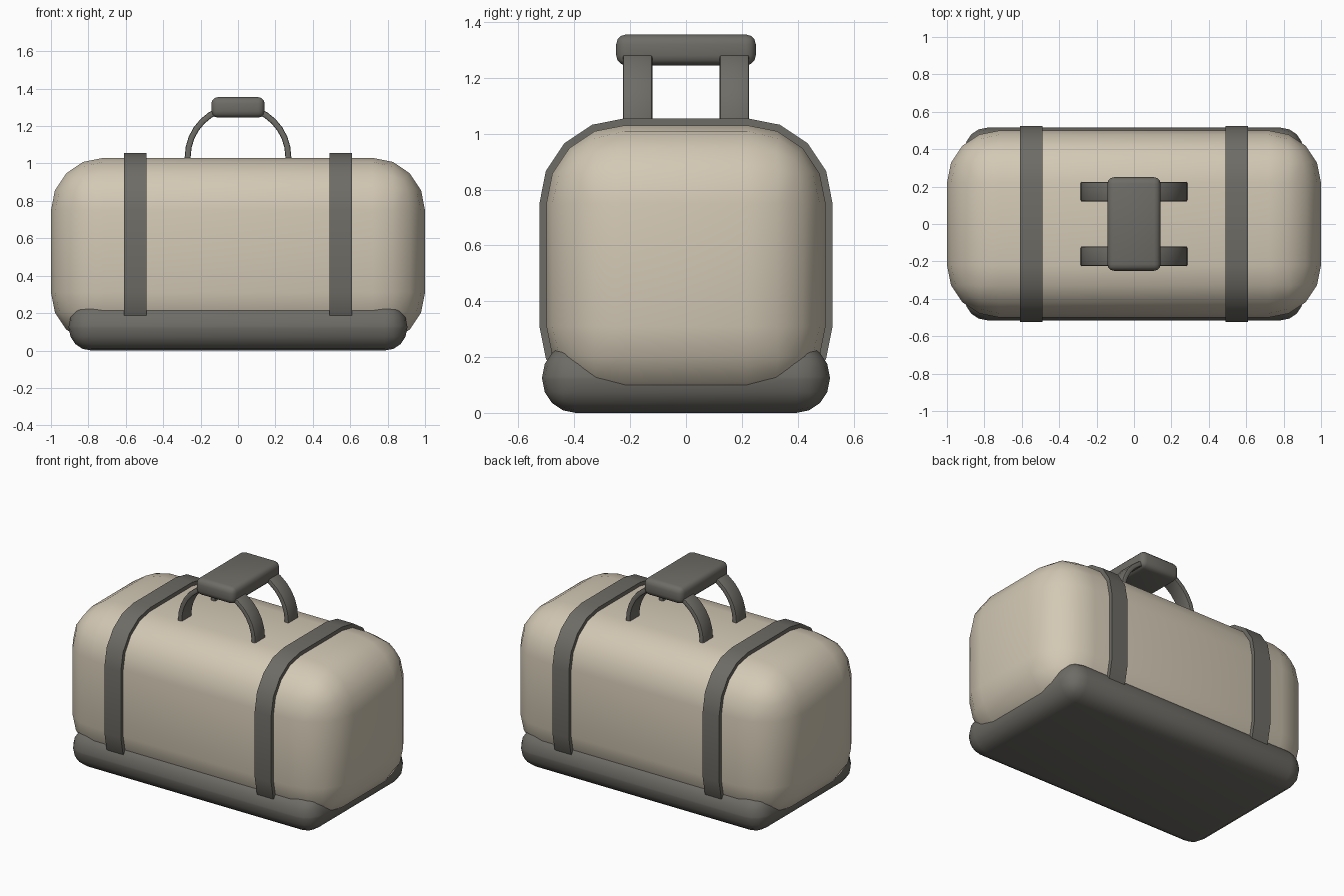
import bpy, bmesh, math

if "Cube" in bpy.data.objects:
    bpy.data.objects.remove(bpy.data.objects["Cube"])


def material(name, rgb):
    m = bpy.data.materials.new(name)
    m.diffuse_color = (*rgb, 1)
    m.use_nodes = True
    m.node_tree.nodes["Principled BSDF"].inputs["Base Color"].default_value = m.diffuse_color
    return m


canvas = material("beige canvas", (0.65, 0.58, 0.46))
leather = material("dark grey leather", (0.155, 0.15, 0.132))


def finish(name, bm, mat, bevel=0, segments=1):
    bmesh.ops.recalc_face_normals(bm, faces=bm.faces)
    mesh = bpy.data.meshes.new(name)
    bm.to_mesh(mesh)
    bm.free()
    mesh.materials.append(mat)
    ob = bpy.data.objects.new(name, mesh)
    bpy.context.collection.objects.link(ob)
    bpy.ops.object.select_all(action='DESELECT')
    ob.select_set(True)
    bpy.context.view_layer.objects.active = ob
    if bevel:
        mod = ob.modifiers.new("rounding", 'BEVEL')
        mod.width = bevel
        mod.segments = segments
        mod.limit_method = 'ANGLE'
        mod.angle_limit = math.radians(50)
        bpy.ops.object.modifier_apply(modifier=mod.name)
    bpy.ops.object.shade_smooth_by_angle(angle=math.radians(40))
    return ob


def rounded_box(name, size, z, mat, bevel, segments):
    bm = bmesh.new()
    bmesh.ops.create_cube(bm, size=1)
    for v in bm.verts:
        v.co = (v.co.x * size[0], v.co.y * size[1], v.co.z * size[2] + z)
    return finish(name, bm, mat, bevel, segments)


def band(name, outer, inner, mat, closed, bevel=0):
    """Strip between matching outer and inner loops of 3D point pairs (side a, side b)."""
    bm = bmesh.new()
    rings = []
    for (oa, ob_), (ia, ib) in zip(outer, inner):
        rings.append([bm.verts.new(p) for p in (oa, ob_, ib, ia)])
    n = len(rings)
    for i in range(n if closed else n - 1):
        a, b = rings[i], rings[(i + 1) % n]
        for k in range(4):
            bm.faces.new((a[k], a[(k + 1) % 4], b[(k + 1) % 4], b[k]))
    if not closed:
        bm.faces.new(rings[0])
        bm.faces.new(rings[-1])
    return finish(name, bm, mat, bevel, 2)


# Soft bag and the padded base it sits in
rounded_box("bag_body", (2.0, 1.0, 1.0), 0.53, canvas, 0.28, 4)
rounded_box("base", (1.81, 1.03, 0.25), 0.125, leather, 0.12, 4)


# Straps following the rounded section of the bag
def strap_loop(x, radius):
    pts = []
    for q, (sy, sz) in enumerate(((1, 1), (-1, 1), (-1, -1), (1, -1))):
        for k in range(5):
            a = math.radians(90 * q + 22.5 * k)
            y = 0.22 * sy + radius * math.cos(a)
            z = 0.53 + 0.22 * sz + radius * math.sin(a)
            pts.append(((x - 0.06, y, z), (x + 0.06, y, z)))
    return pts


for side, x in (("left", -0.55), ("right", 0.55)):
    band(side + "_strap", strap_loop(x, 0.305), strap_loop(x, 0.265), leather, True)


# Arched handle loops
def arch(y, radius):
    pts = [((radius, y - 0.0525, 1.0), (radius, y + 0.0525, 1.0))]
    for k in range(17):
        a = math.pi * k / 16
        x, z = radius * math.cos(a), 1.035 + radius * math.sin(a)
        pts.append(((x, y - 0.0525, z), (x, y + 0.0525, z)))
    pts.append(((-radius, y - 0.0525, 1.0), (-radius, y + 0.0525, 1.0)))
    return pts


for side, y in (("front", -0.173), ("back", 0.173)):
    band(side + "_handle_loop", arch(y, 0.285), arch(y, 0.253), leather, False, 0.008)

# Grip joining both loops
rounded_box("grip", (0.285, 0.5, 0.11), 1.3, leather, 0.035, 3)
